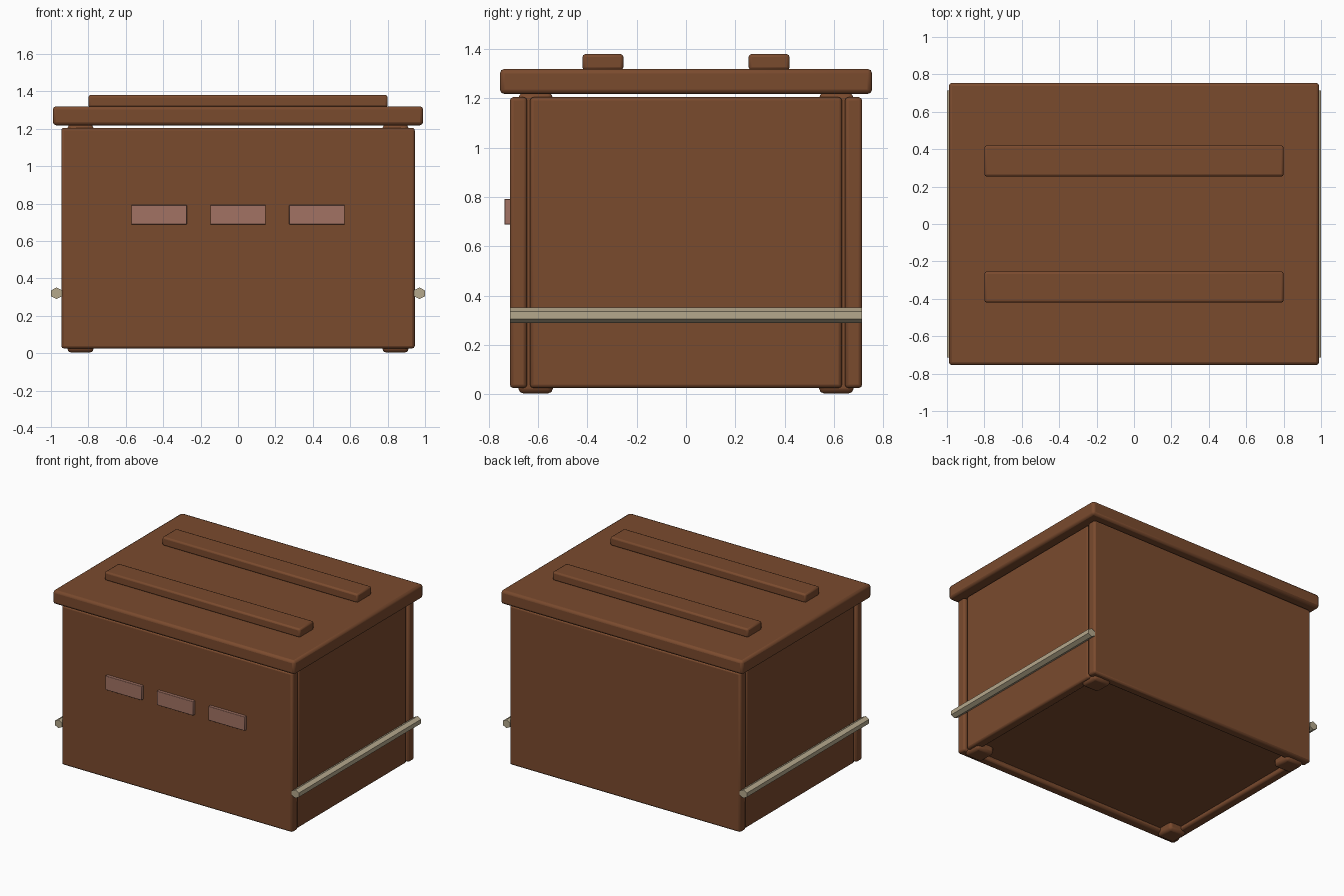
import bpy
from math import cos, sin, pi

cube = bpy.data.objects.get("Cube")
if cube:
    bpy.data.objects.remove(cube, do_unlink=True)


def material(name, rgb):
    m = bpy.data.materials.new(name)
    m.use_nodes = True
    m.diffuse_color = (*rgb, 1)
    m.node_tree.nodes["Principled BSDF"].inputs["Base Color"].default_value = (*rgb, 1)
    return m


wood = material("brown_wood", (0.195, 0.069, 0.027))
rope = material("pale_rope", (0.462, 0.392, 0.262))
label = material("dusty_pink", (0.361, 0.171, 0.127))


def box(name, x, y, z, mat, bevel):
    """Bevelled block from its (min, max) range on each axis."""
    bpy.ops.mesh.primitive_cube_add(size=1, location=[sum(r) / 2 for r in (x, y, z)])
    o = bpy.context.object
    o.name = name
    o.scale = [r[1] - r[0] for r in (x, y, z)]
    bpy.ops.object.transform_apply(location=False, rotation=False, scale=True)
    o.data.materials.append(mat)
    b = o.modifiers.new("Bevel", "BEVEL")
    b.width, b.segments = bevel, 2
    bpy.ops.object.shade_smooth_by_angle()
    return o


def span(centre, half):
    return centre - half, centre + half


# Walls: front and back cover the full width, sides sit between them
body_z = (0.025, 1.205)
for name, s in (("front_panel", -1), ("back_panel", 1)):
    box(name, (-0.945, 0.945), span(s * 0.68, 0.035), body_z, wood, 0.014)
for name, s in (("right_panel", -1), ("left_panel", 1)):
    box(name, span(s * 0.9, 0.035), (-0.633, 0.633), body_z, wood, 0.014)

# Recessed floor
box("floor_panel", (-0.875, 0.875), (-0.655, 0.655), (0.055, 0.115), wood, 0.005)

# Corner posts poke out as feet and carry the lid
for side, sx in (("right", -1), ("left", 1)):
    for end, sy in (("front", -1), ("back", 1)):
        box(f"{end}_{side}_post", span(sx * 0.842, 0.07), span(sy * 0.61, 0.07),
            (0.003, 1.222), wood, 0.02)

# Lid with two battens
box("lid", (-0.99, 0.99), (-0.755, 0.755), (1.218, 1.32), wood, 0.018)
for name, s in (("front_batten", -1), ("back_batten", 1)):
    box(name, (-0.8, 0.8), span(s * 0.337, 0.083), (1.315, 1.38), wood, 0.012)

# Three label plates on the front
for name, x in (("right_label", -0.422), ("middle_label", 0), ("left_label", 0.422)):
    box(name, span(x, 0.148), (-0.737, -0.71), (0.688, 0.792), label, 0.003)

# Hexagonal carrying rails along both sides
for name, s in (("right_rail", -1), ("left_rail", 1)):
    ring = [(0.031 * cos(pi / 6 + i * pi / 3), 0.031 * sin(pi / 6 + i * pi / 3))
            for i in range(6)]
    verts = [(s * 0.97 + 1.1 * u, y, 0.32 + v) for y in (-0.715, 0.715) for u, v in ring]
    faces = [(i, i + 6, (i + 1) % 6 + 6, (i + 1) % 6) for i in range(6)]
    faces += [tuple(range(6)), tuple(range(11, 5, -1))]
    me = bpy.data.meshes.new(name)
    me.from_pydata(verts, [], faces)
    me.materials.append(rope)
    bpy.context.collection.objects.link(bpy.data.objects.new(name, me))
